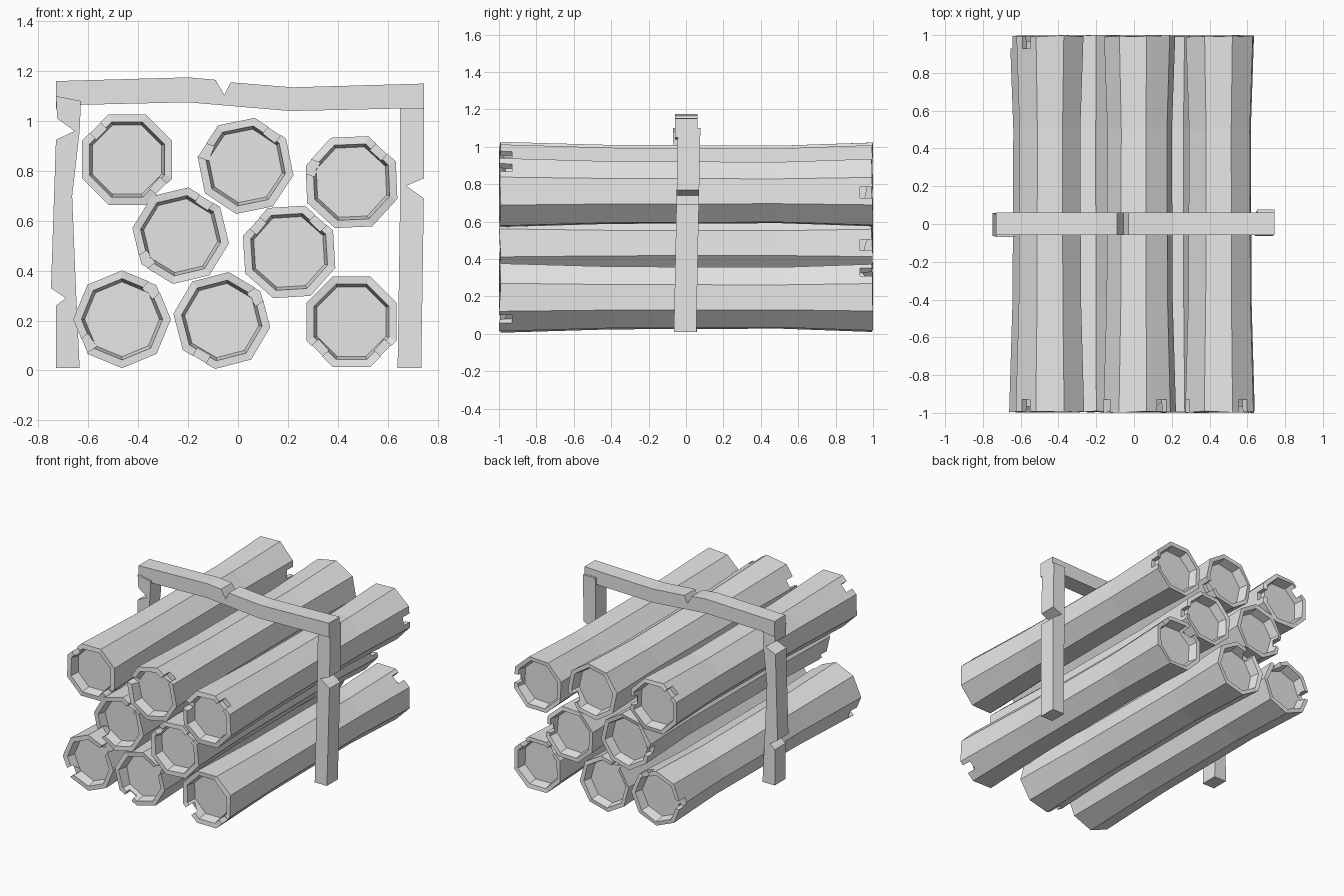
import bpy, bmesh, math, random
from mathutils import Matrix, Vector

random.seed(4)
cube = bpy.data.objects.get("Cube")
if cube:
    bpy.data.objects.remove(cube)

grey = bpy.data.materials.new("plain grey")
grey.use_nodes = True
grey.diffuse_color = (0.8, 0.8, 0.8, 1)
grey.node_tree.nodes["Principled BSDF"].inputs["Base Color"].default_value = (0.8, 0.8, 0.8, 1)


def finish(bm, name):
    bmesh.ops.recalc_face_normals(bm, faces=bm.faces)
    mesh = bpy.data.meshes.new(name)
    bm.to_mesh(mesh)
    bm.free()
    mesh.materials.append(grey)
    obj = bpy.data.objects.new(name, mesh)
    bpy.context.collection.objects.link(obj)
    return obj


def notch_cutter(notches):
    """Boxes that bite through the raised rim; each notch is (end, degrees)."""
    bm = bmesh.new()
    for end, deg in notches:
        place = (Matrix.Rotation(-math.radians(deg), 4, 'Y')
                 @ Matrix.Translation((0.2, end, 0))
                 @ Matrix.Diagonal((0.11, 0.14, 0.06, 1)))
        bmesh.ops.create_cube(bm, size=1, matrix=place)
    obj = finish(bm, "notch_cutter")
    obj.hide_render = True
    return obj


# Eight-sided log: recessed ends, raised rims and a pinched waist
SECTIONS = [(-0.93, 0.15), (-0.995, 0.163), (-0.995, 0.196), (-0.4, 0.178),
            (0.5, 0.174), (0.995, 0.192), (0.995, 0.163), (0.93, 0.15)]


def make_log(name, x, z, phase, notches):
    bm = bmesh.new()
    rings = []
    for y, r in SECTIONS:
        ring = []
        for i in range(8):
            a = math.radians(phase + 45 * i)
            wobble = random.uniform(-0.005, 0.005) if abs(y) > 0.9 else 0
            ring.append(bm.verts.new((r * math.cos(a), y + wobble, r * math.sin(a))))
        rings.append(ring)
    for a, b in zip(rings, rings[1:]):
        for i in range(8):
            j = (i + 1) % 8
            bm.faces.new((a[i], a[j], b[j], b[i]))
    bm.faces.new(rings[0])
    bm.faces.new(rings[-1])
    log = finish(bm, name)
    cutter = notch_cutter(notches)
    mod = log.modifiers.new("rim notches", 'BOOLEAN')
    mod.operation = 'DIFFERENCE'
    mod.solver = 'EXACT'
    mod.object = cutter
    bpy.context.view_layer.objects.active = log
    bpy.ops.object.modifier_apply(modifier=mod.name)
    bpy.data.objects.remove(cutter)
    log.location = (x, 0, z)


# name, x, z, turn, front notches, back notches
LOGS = [
    ("upper_right_log", -0.445, 0.845, 67.5, (135, -40), (135, 0)),
    ("upper_middle_log", 0.03, 0.82, 79, (50, 160), (-30,)),
    ("upper_left_log", 0.455, 0.755, 70, (48, 160), (0,)),
    ("middle_right_log", -0.23, 0.54, 81, (55, 215), (190,)),
    ("middle_left_log", 0.205, 0.475, 71, (45, 140), (0,)),
    ("lower_right_log", -0.465, 0.205, 90, (45, 215), (60, 180)),
    ("lower_middle_log", -0.065, 0.2, 82, (35, 240), (120,)),
    ("lower_left_log", 0.455, 0.195, 67.5, (220, -40), (50, 130)),
]
for name, x, z, turn, front, back in LOGS:
    make_log(name, x, z, turn, [(-1, d) for d in front] + [(1, d) for d in back])


# Rack bars: an outline in x and z given depth, leaning in y with height
def make_bar(name, outline, y_foot, y_top):
    bm = bmesh.new()
    face = bm.faces.new([bm.verts.new((x, y_foot + (y_top - y_foot) * z - 0.06, z))
                         for x, z in outline])
    new = bmesh.ops.extrude_face_region(bm, geom=[face])["geom"]
    bmesh.ops.translate(bm, vec=Vector((0, 0.12, 0)),
                        verts=[v for v in new if isinstance(v, bmesh.types.BMVert)])
    finish(bm, name)


make_bar("rack_top_bar", [
    (-0.73, 1.05), (-0.73, 1.16), (-0.2, 1.175), (-0.09, 1.165), (-0.055, 1.105),
    (-0.03, 1.155), (0.22, 1.135), (0.745, 1.15), (0.745, 1.05), (0.65, 1.05),
    (0.21, 1.04), (-0.2, 1.075), (-0.63, 1.065)], 0.002, 0.002)
make_bar("rack_right_leg", [
    (-0.73, 0.01), (-0.73, 0.26), (-0.69, 0.29), (-0.75, 0.33), (-0.73, 0.925),
    (-0.655, 0.96), (-0.725, 1.01), (-0.73, 1.1), (-0.63, 1.08), (-0.635, 0.96),
    (-0.665, 0.7), (-0.65, 0.33), (-0.635, 0.01)], 0.0, -0.008)
make_bar("rack_left_leg", [
    (0.735, 0.01), (0.745, 0.69), (0.675, 0.74), (0.745, 0.77), (0.745, 1.1),
    (0.65, 1.1), (0.65, 0.77), (0.65, 0.69), (0.64, 0.01)], -0.005, 0.015)
